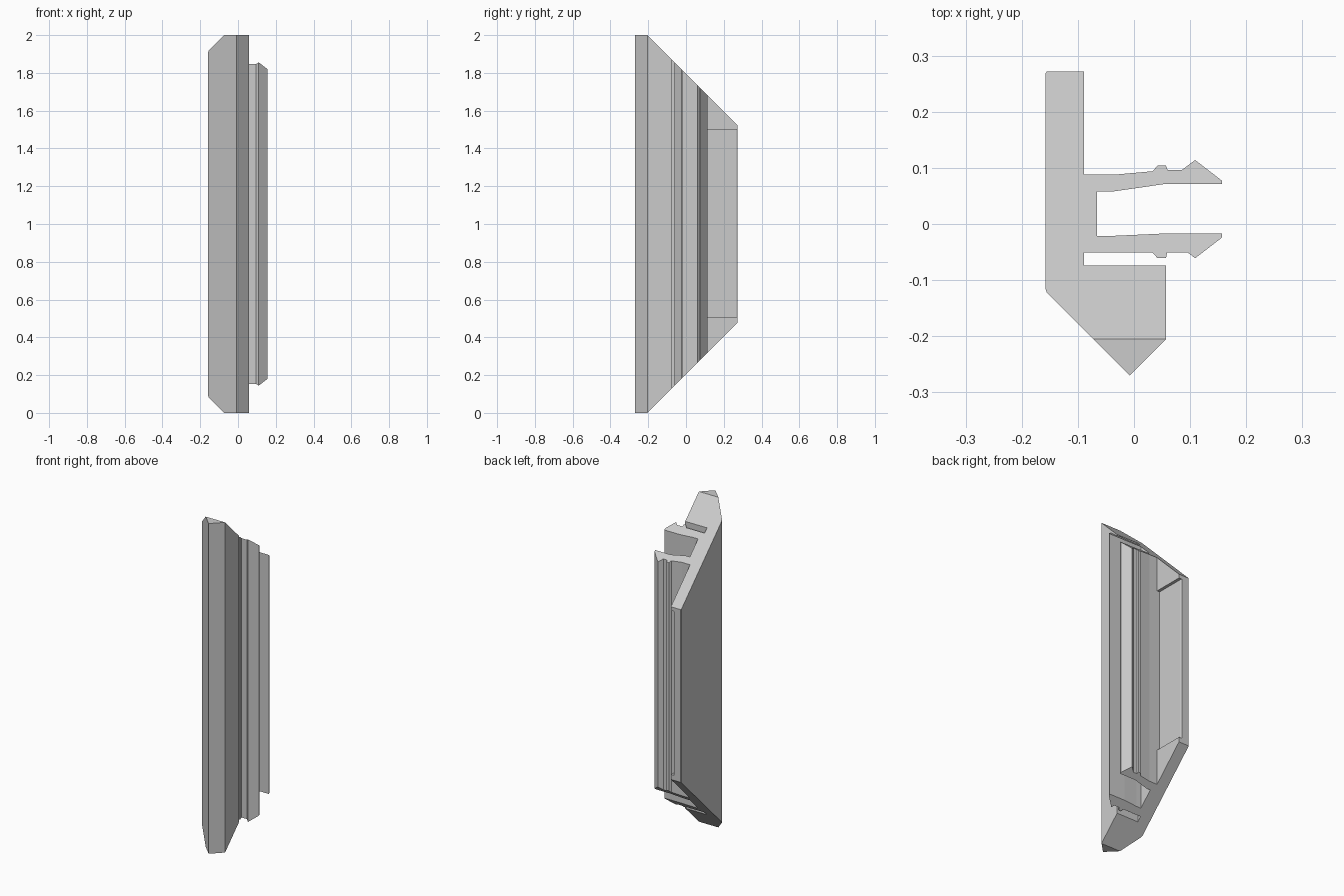
import bpy
import bmesh

if "Cube" in bpy.data.objects:
    bpy.data.objects.remove(bpy.data.objects["Cube"])

grey = bpy.data.materials.new("light grey")
grey.diffuse_color = (0.6, 0.6, 0.6, 1)
grey.use_nodes = True
grey.node_tree.nodes["Principled BSDF"].inputs["Base Color"].default_value = grey.diffuse_color

SHOULDER = -0.205  # mitred ends begin behind this depth


def prism(name, outline, low, high, split=None):
    """Vertical prism whose end heights depend on depth; the last `split` corners form a nose cap."""
    bm = bmesh.new()
    bottom = [bm.verts.new((x, y, low(y))) for x, y in outline]
    top = [bm.verts.new((x, y, high(y))) for x, y in outline]
    n = len(outline)
    for i in range(n):
        j = (i + 1) % n
        bm.faces.new((bottom[i], bottom[j], top[j], top[i]))
    for ring in (bottom, top):
        if split:
            a, b, c = split
            bm.faces.new([ring[a], ring[b], ring[c]])
            bm.faces.new([v for i, v in enumerate(ring) if i != b])
        else:
            bm.faces.new(ring)
    bmesh.ops.recalc_face_normals(bm, faces=bm.faces)
    mesh = bpy.data.meshes.new(name)
    bm.to_mesh(mesh)
    bm.free()
    mesh.materials.append(grey)
    obj = bpy.data.objects.new(name, mesh)
    bpy.context.collection.objects.link(obj)
    return obj


# Cross-section: back flange, two barbed clip arms, front block with pointed nose
flange = [(-0.158, -0.115), (-0.158, 0.268), (-0.155, 0.272), (-0.089, 0.272), (-0.089, 0.088)]
rear_arm = [(-0.034, 0.088), (0.033, 0.094), (0.042, 0.104), (0.057, 0.104), (0.060, 0.096),
            (0.085, 0.096), (0.109, 0.114), (0.157, 0.077), (0.157, 0.071), (0.053, 0.071),
            (-0.037, 0.058), (-0.066, 0.058)]
front_arm = [(-0.066, -0.021), (-0.034, -0.021), (0.053, -0.017), (0.157, -0.017),
             (0.157, -0.024), (0.109, -0.061), (0.096, -0.051), (0.059, -0.051),
             (0.057, -0.061), (0.042, -0.061), (0.033, -0.051), (-0.089, -0.051)]
block = [(-0.089, -0.074), (0.057, -0.074), (0.057, SHOULDER), (-0.008, -0.270),
         (-0.073, SHOULDER), (-0.155, -0.123)]
outline = flange + rear_arm + front_arm + block
n = len(outline)


def mitre(y):
    return max(0.0, y - SHOULDER)


trim = prism("clip_trim", outline, mitre, lambda y: 2 - mitre(y), (n - 4, n - 3, n - 2))

# Shallow recess in the inner face of the flange, open at the back
cutter = prism("recess_cutter",
               [(-0.05, 0.0885), (-0.107, 0.0885), (-0.107, 0.265), (-0.114, 0.28), (-0.05, 0.28)],
               lambda y: 0.507, lambda y: 1.5)
cutter.hide_render = True
cutter.hide_viewport = True
cut = trim.modifiers.new("recess", 'BOOLEAN')
cut.operation = 'DIFFERENCE'
cut.solver = 'EXACT'
cut.object = cutter
